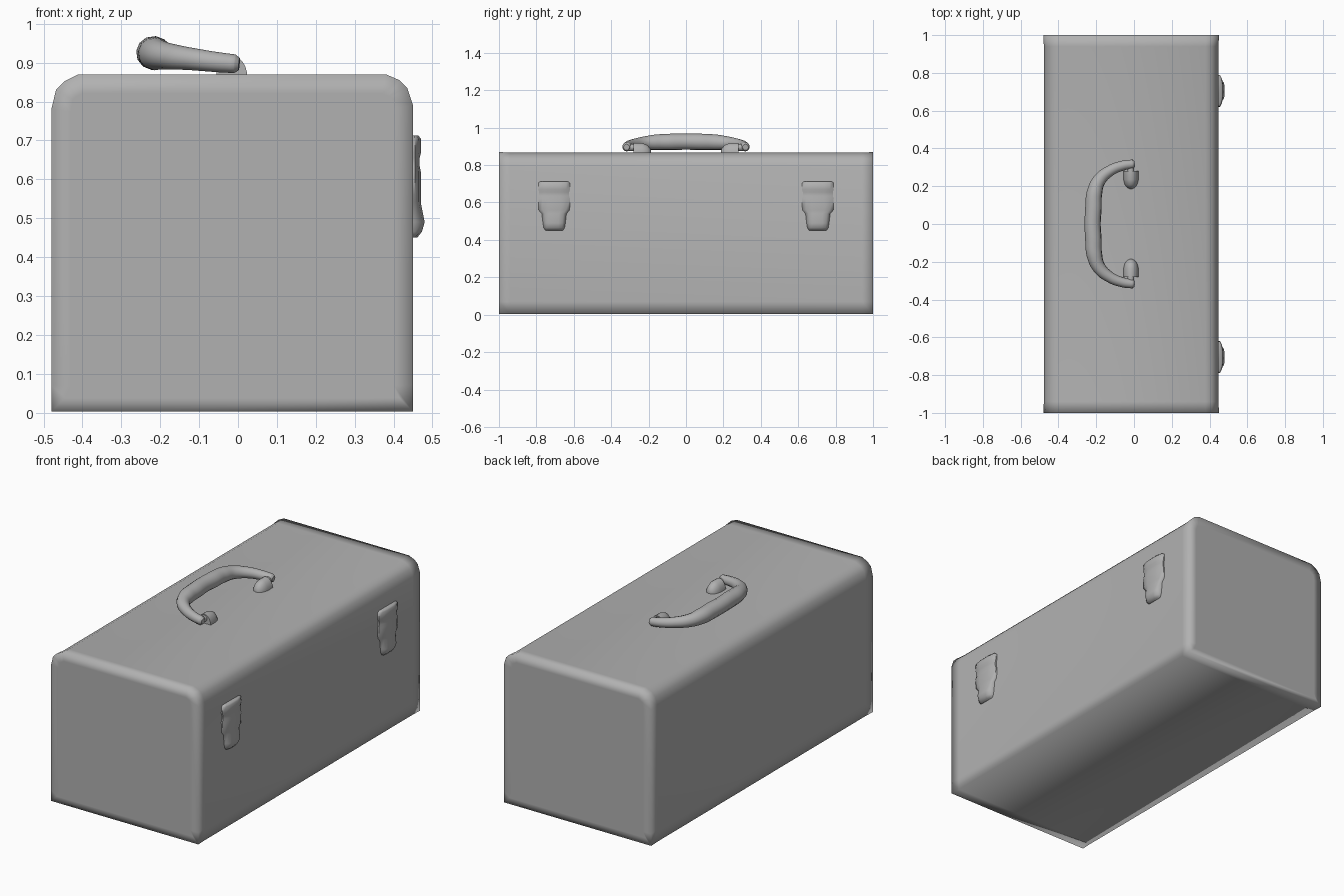
import bpy, bmesh
from math import sin, cos, pi, radians

if "Cube" in bpy.data.objects:
    bpy.data.objects.remove(bpy.data.objects["Cube"])

grey = bpy.data.materials.new("dark_grey")
grey.diffuse_color = (0.44, 0.44, 0.44, 1)
grey.use_nodes = True
grey.node_tree.nodes["Principled BSDF"].inputs["Base Color"].default_value = grey.diffuse_color


def finish(obj, angle):
    """Give the part its grey and smooth shading."""
    obj.data.materials.clear()
    obj.data.materials.append(grey)
    bpy.ops.object.select_all(action='DESELECT')
    bpy.context.view_layer.objects.active = obj
    obj.select_set(True)
    bpy.ops.object.shade_smooth_by_angle(angle=radians(angle))


def loft(name, rings, inset=0.0, angle=40):
    """Skin a list of equal-length closed rings and cap both ends."""
    bm = bmesh.new()
    loops = [[bm.verts.new(p) for p in ring] for ring in rings]
    n = len(loops[0])
    for a, b in zip(loops, loops[1:]):
        for i in range(n):
            j = (i + 1) % n
            bm.faces.new((a[i], a[j], b[j], b[i]))
    caps = [bm.faces.new(loops[0]), bm.faces.new(loops[-1])]
    bmesh.ops.recalc_face_normals(bm, faces=bm.faces[:])
    if inset:
        bmesh.ops.inset_individual(bm, faces=caps, thickness=inset)
    mesh = bpy.data.meshes.new(name)
    bm.to_mesh(mesh)
    bm.free()
    obj = bpy.data.objects.new(name, mesh)
    bpy.context.collection.objects.link(obj)
    finish(obj, angle)
    return obj


# Box: rounded-top profile with soft-shaded edges and slightly flared ends
profile = [(-0.48, 0.003), (-0.48, 0.07), (-0.48, 0.78),
           (-0.468, 0.83), (-0.445, 0.853), (-0.41, 0.87), (0.38, 0.87),
           (0.415, 0.855), (0.435, 0.835), (0.45, 0.79), (0.45, 0.07),
           (0.45, 0.003)]


def section(y, shrink):
    return [(-0.015 + (x + 0.015) * (1 - shrink), y, z - (0.004 if z > 0.8 and shrink else 0))
            for x, z in profile]


loft("box_body", [section(-1, 0), section(-0.94, 0.006),
                  section(0.94, 0.006), section(1, 0)], inset=0.05, angle=120)

# Latches: (height, half width, outer x)
latch_rows = [(0.713, 0.074, 0.463), (0.705, 0.084, 0.470), (0.67, 0.085, 0.471),
              (0.655, 0.080, 0.467), (0.635, 0.080, 0.467), (0.62, 0.085, 0.470),
              (0.56, 0.083, 0.470), (0.54, 0.066, 0.470), (0.49, 0.060, 0.480),
              (0.465, 0.056, 0.473), (0.45, 0.046, 0.461)]
for s, side in ((-1, "left"), (1, "right")):
    rings = []
    for z, w, x in latch_rows:
        half = [(0.44, w), (0.455, w), (x - 0.005, w * 0.75), (x, w * 0.4)]
        pts = half + [(px, -pw) for px, pw in reversed(half)]
        rings.append([(px, s * 0.705 + pw, z) for px, pw in pts])
    loft(side + "_latch", rings, angle=60)

# Handle mounts: half-round domes closing toward the centre
for s, side in ((-1, "left"), (1, "right")):
    rings = []
    for y, k in ((0.186, 0.2), (0.192, 0.5), (0.208, 0.82), (0.235, 1), (0.28, 1)):
        rings.append([(-0.016 + 0.04 * k * cos(a), s * y, 0.862 + 0.056 * k * sin(a))
                      for a in [pi * i / 12 for i in range(13)]])
    loft(side + "_handle_mount", rings, angle=50)


# Handle: swept tube with a thicker grip, resting tilted on the lid
def tube(name, points):
    curve = bpy.data.curves.new(name, 'CURVE')
    curve.dimensions = '3D'
    curve.bevel_depth = 1.0
    curve.bevel_resolution = 4
    curve.resolution_u = 6
    curve.use_fill_caps = True
    spline = curve.splines.new('BEZIER')
    spline.bezier_points.add(len(points) - 1)
    for bp, (x, y, z, r) in zip(spline.bezier_points, points):
        bp.co = (x, y, z)
        bp.radius = r
        bp.handle_left_type = bp.handle_right_type = 'AUTO'
    obj = bpy.data.objects.new(name, curve)
    bpy.context.collection.objects.link(obj)
    bpy.ops.object.select_all(action='DESELECT')
    bpy.context.view_layer.objects.active = obj
    obj.select_set(True)
    bpy.ops.object.convert(target='MESH')
    finish(bpy.context.object, 50)


half = [(0.003, 0.318, 0.896, 0.016), (-0.008, 0.317, 0.897, 0.024),
        (-0.06, 0.309, 0.902, 0.026), (-0.125, 0.283, 0.910, 0.029),
        (-0.185, 0.23, 0.917, 0.035), (-0.21, 0.16, 0.922, 0.042),
        (-0.215, 0.08, 0.924, 0.044)]
tube("handle", [(x, -y, z, r) for x, y, z, r in half] + [(-0.219, 0, 0.925, 0.043)] + half[::-1])

# Hinge pins joining handle ends to the mounts
for s, side in ((-1, "left"), (1, "right")):
    tube(side + "_handle_pin", [(-0.017, s * 0.26, 0.894, 0.018), (-0.017, s * 0.315, 0.894, 0.018)])
